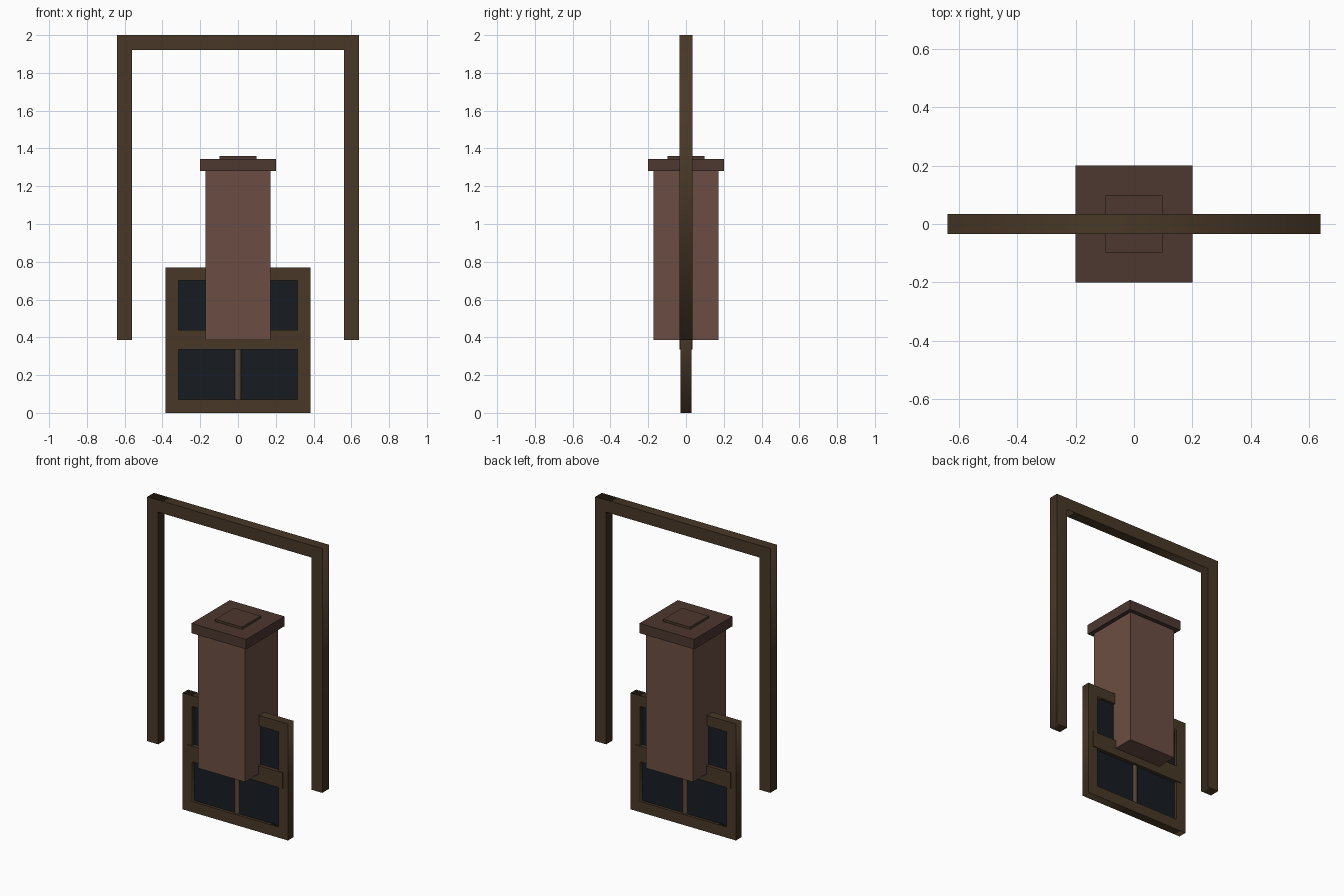
import bpy

if "Cube" in bpy.data.objects:
    bpy.data.objects.remove(bpy.data.objects["Cube"])

def material(name, rgb):
    m = bpy.data.materials.new(name)
    m.diffuse_color = (*[(c / 255) ** 2.2 for c in rgb], 1)
    m.use_nodes = True
    m.node_tree.nodes["Principled BSDF"].inputs["Base Color"].default_value = m.diffuse_color
    return m

wood = material("dark_wood", (74, 59, 43))
bar_wood = material("bar_wood", (88, 73, 58))
glass = material("dark_glass", (29, 34, 39))
brick = material("brick", (107, 79, 69))
stone = material("cap_stone", (78, 58, 51))

def box(name, x0, x1, depth, z0, z1, mat):
    """Box centred on y = 0; depth is the half size in y."""
    bpy.ops.mesh.primitive_cube_add(size=1, location=((x0 + x1) / 2, 0, (z0 + z1) / 2))
    o = bpy.context.object
    o.name = name
    o.scale = (x1 - x0, 2 * depth, z1 - z0)
    bpy.ops.object.transform_apply(location=False, rotation=False, scale=True)
    o.data.materials.append(mat)
    return o

def frame(name, points, depth, mat, holed=None):
    """Flat outline in xz, extruded evenly to both sides of y = 0."""
    c = bpy.data.curves.new(name, 'CURVE')
    c.dimensions = '2D'
    c.fill_mode = 'BOTH'
    c.extrude = depth
    for loop in [points] + ([holed] if holed else []):
        s = c.splines.new('POLY')
        s.points.add(len(loop) - 1)
        for p, (x, z) in zip(s.points, loop):
            p.co = (x, z, 0, 1)
        s.use_cyclic_u = True
    o = bpy.data.objects.new(name, c)
    bpy.context.collection.objects.link(o)
    o.rotation_euler.x = 1.5707963
    bpy.ops.object.select_all(action='DESELECT')
    o.select_set(True)
    bpy.context.view_layer.objects.active = o
    bpy.ops.object.convert(target='MESH')
    o = bpy.context.object
    o.name = name
    o.data.materials.clear()
    o.data.materials.append(mat)
    return o

def rect(h, z0, z1):
    return [(-h, z0), (h, z0), (h, z1), (-h, z1)]

# Tall door-like surround: two legs and a lintel
frame("surround", [(-.64, .385), (-.56, .385), (-.56, 1.92), (.56, 1.92),
                   (.56, .385), (.64, .385), (.64, 2), (-.64, 2)], .034, wood)

# Window: outer frame, middle rail, pane and round glazing bar
frame("window_frame", rect(.385, 0, .77), .028, wood, rect(.315, .07, .70))
box("window_rail", -.35, .35, .034, .335, .44, wood)
box("window_pane", -.32, .32, .01, .065, .705, glass)
bpy.ops.mesh.primitive_cylinder_add(vertices=16, radius=.02, depth=.64, location=(0, 0, .385))
bar = bpy.context.object
bar.name = "glazing_bar"
bar.data.materials.append(bar_wood)
bpy.ops.object.shade_smooth_by_angle()

# Chimney: shaft, cap and raised flue cover
box("chimney_shaft", -.173, .173, .173, .385, 1.28, brick)
box("chimney_cap", -.2, .2, .2, 1.28, 1.345, stone)
box("flue_cover", -.098, .098, .098, 1.345, 1.36, stone)
